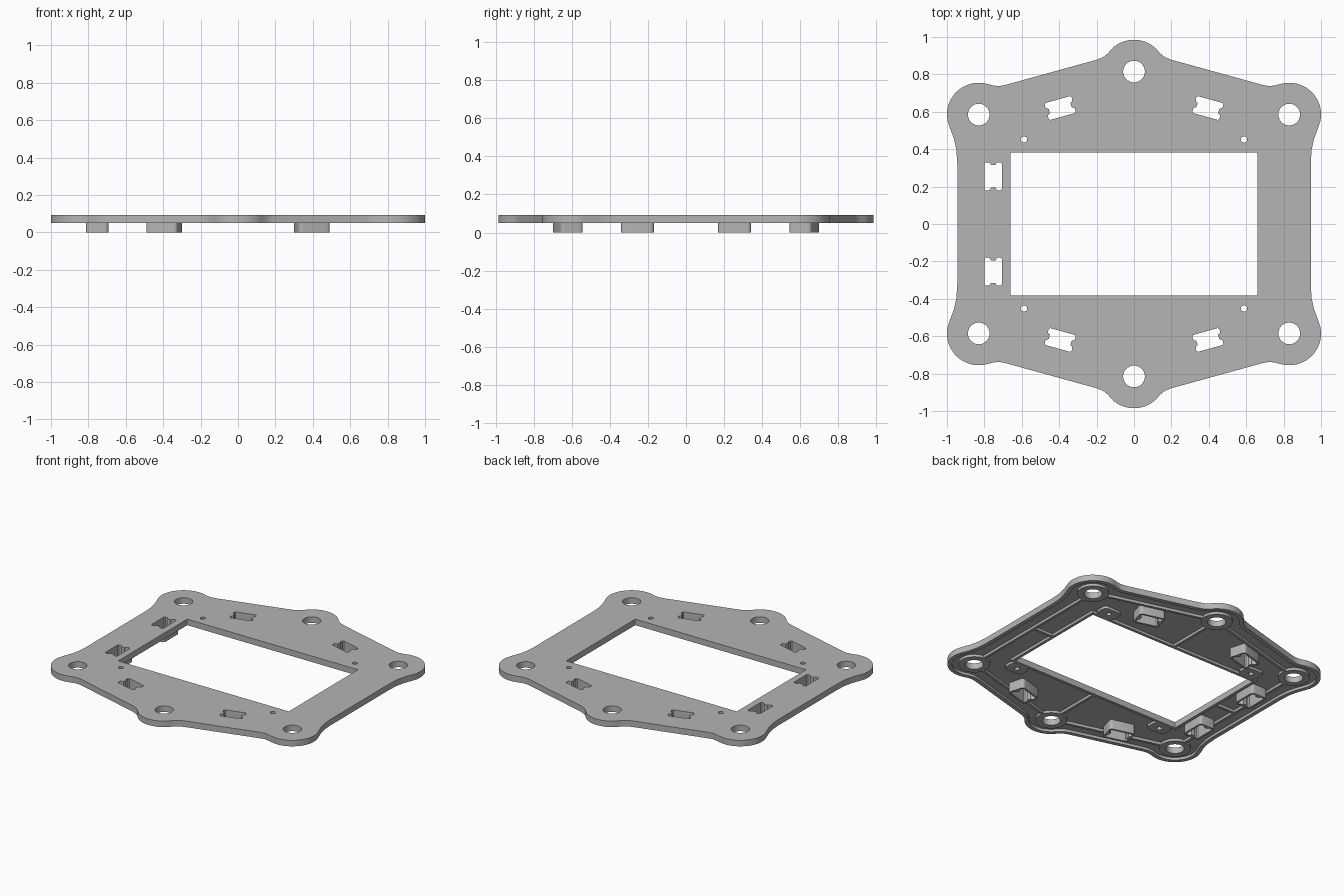
import bpy
import bmesh
from math import sin, cos, pi, radians, atan2, hypot
from mathutils import Vector

cube = bpy.data.objects.get("Cube")
if cube:
    bpy.data.objects.remove(cube, do_unlink=True)

grey = bpy.data.materials.new("light grey plastic")
grey.use_nodes = True
COLOR = (0.46, 0.46, 0.46, 1)
grey.diffuse_color = COLOR
grey.node_tree.nodes["Principled BSDF"].inputs["Base Color"].default_value = COLOR

# Heights: rib underside, skin underside, top face
LOW, SKIN, TOP = 0.05, 0.068, 0.092


def arc(cx, cy, r, a, b, n):
    return [(cx + r * cos(radians(a + (b - a) * i / n)),
             cy + r * sin(radians(a + (b - a) * i / n))) for i in range(n + 1)]


def circle(c, r, n=40):
    return arc(c[0], c[1], r, 0, 360, n)[:-1]


def rect(hx, hy):
    return [(hx, -hy), (hx, hy), (-hx, hy), (-hx, -hy)]


def rounded_rect(hx, hy, r):
    pts = []
    for i, (sx, sy) in enumerate([(1, 1), (-1, 1), (-1, -1), (1, -1)]):
        pts += arc(sx * (hx - r), sy * (hy - r), r, 90 * i, 90 * i + 90, 6)
    return pts


def place(pts, c, angle=0):
    s, k = sin(angle), cos(angle)
    return [(c[0] + x * k - y * s, c[1] + x * s + y * k) for x, y in pts]


def mirror_quarter(q):
    """Quarter profile running from the x axis side to the y axis, mirrored all round."""
    half = q + [(-x, y) for x, y in reversed(q) if x > 1e-4]
    return half + [(-x, -y) for x, y in half]


def inset(pts, d):
    out = []
    for i, p in enumerate(pts):
        a, b = Vector(pts[i - 1]), Vector(pts[(i + 1) % len(pts)])
        t = (b - a).normalized()
        out.append((p[0] - t.y * d, p[1] + t.x * d))
    return out


def slab(name, loops, z0, z1):
    """Extruded flat plate: first loop is the outside, the others are openings."""
    cu = bpy.data.curves.new(name, 'CURVE')
    cu.dimensions = '2D'
    cu.fill_mode = 'BOTH'
    cu.extrude = (z1 - z0) / 2
    for loop in loops:
        sp = cu.splines.new('POLY')
        sp.points.add(len(loop) - 1)
        for pt, (x, y) in zip(sp.points, loop):
            pt.co = (x, y, 0, 1)
        sp.use_cyclic_u = True
    ob = bpy.data.objects.new(name, cu)
    bpy.context.collection.objects.link(ob)
    bpy.ops.object.select_all(action='DESELECT')
    ob.select_set(True)
    bpy.context.view_layer.objects.active = ob
    bpy.ops.object.convert(target='MESH')
    ob = bpy.context.object
    bm = bmesh.new()
    bm.from_mesh(ob.data)
    bmesh.ops.remove_doubles(bm, verts=bm.verts, dist=1e-5)
    bmesh.ops.translate(bm, verts=bm.verts, vec=(0, 0, (z0 + z1) / 2))
    bmesh.ops.recalc_face_normals(bm, faces=bm.faces)
    bm.to_mesh(ob.data)
    bm.free()
    ob.data.materials.clear()
    ob.data.materials.append(grey)
    bpy.ops.object.shade_smooth_by_angle(angle=radians(35))
    return ob


def rib(name, a, b, width=0.018):
    dx, dy = b[0] - a[0], b[1] - a[1]
    mid = ((a[0] + b[0]) / 2, (a[1] + b[1]) / 2)
    slab(name, [place(rect(hypot(dx, dy) / 2, width / 2), mid, atan2(dy, dx))], LOW, SKIN)


# Outline with six rounded lobes
quarter = [(0.945, 0.33), (0.95, 0.40), (0.964, 0.46), (0.983, 0.51)]
quarter += arc(0.83, 0.585, 0.17, -12, 105, 20)
quarter += [(0.755, 0.741), (0.725, 0.737), (0.69, 0.743)]
quarter += [(0.20, 0.878), (0.165, 0.892), (0.138, 0.914)]
quarter += arc(0, 0.815, 0.17, 44, 90, 9)
outline = mirror_quarter(quarter)

# Lobe holes in order around the frame
lobes = [(0.83, -0.585), (0.83, 0.585), (0, 0.815),
         (-0.83, 0.585), (-0.83, -0.585), (0, -0.815)]
window = rect(0.66, 0.382)
screws = [(sx * 0.588, sy * 0.452) for sx in (1, -1) for sy in (1, -1)]

# Clip sockets follow the slanted edges and the right-hand side
slant = radians(15.5)
clips = [((sx * 0.395, sy * 0.62), -sx * sy * slant) for sx in (1, -1) for sy in (1, -1)]
clips += [((-0.753, sy * 0.255), pi / 2) for sy in (1, -1)]
slot = mirror_quarter([(0.060, 0.012), (0.070, 0.017), (0.075, 0.025),
                       (0.075, 0.040), (0.068, 0.047)])
slots = [place(slot, c, a) for c, a in clips]

# Top skin with all openings
slab("top_plate", [outline, window] + [circle(c, 0.058) for c in lobes]
     + [circle(c, 0.017, 20) for c in screws] + slots, SKIN, TOP)

# Rims below the skin
slab("outer_rim", [outline, inset(outline, 0.028)], LOW, SKIN)
slab("window_rim", [rect(0.68, 0.402), window], LOW, SKIN)

# Hole bosses and the ribs joining them
for i, c in enumerate(lobes):
    slab("hole_boss", [circle(c, 0.10), circle(c, 0.058)], LOW, SKIN)
    a, b = Vector(c), Vector(lobes[(i + 1) % 6])
    d = (b - a).normalized() * 0.09
    rib("edge_rib", a + d, b - d)

# Cross ribs from the window to the edges
for s in (1, -1):
    rib("centre_rib", (0, s * 0.395), (0, s * 0.725))
    rib("side_rib", (s * 0.675, 0), (s * 0.83, 0))

# Screw pads at the window corners
for c in screws:
    slab("screw_pad", [place(rounded_rect(0.07, 0.05, 0.03), c), circle(c, 0.017, 20)], LOW, SKIN)

# Hanging clip sockets
for (c, a), hole in zip(clips, slots):
    slab("clip_socket", [place(rounded_rect(0.087, 0.061, 0.02), c, a), hole], 0, SKIN)
